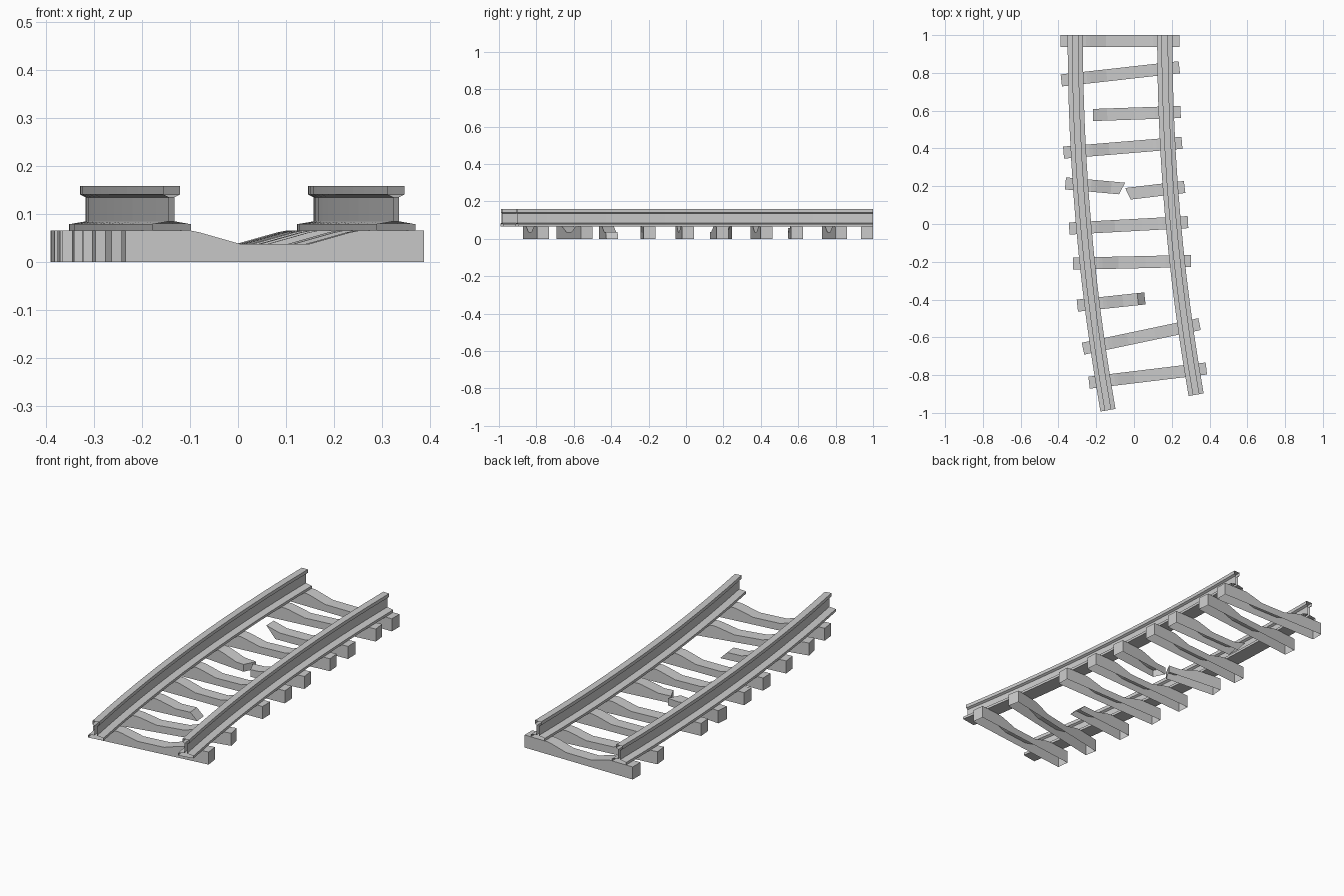
import bpy, math
from mathutils import Vector

cube = bpy.data.objects.get("Cube")
if cube:
    bpy.data.objects.remove(cube, do_unlink=True)

grey = bpy.data.materials.new("plain_grey")
grey.use_nodes = True
grey.diffuse_color = (0.6, 0.6, 0.6, 1)
grey.node_tree.nodes["Principled BSDF"].inputs["Base Color"].default_value = (0.6, 0.6, 0.6, 1)


def loft(name, rings, closed, caps):
    """Skin a row of equal cross-sections, each listed left side, top, right side."""
    n = len(rings[0])
    verts = [v for ring in rings for v in ring]
    faces = []
    for i in range(len(rings) - 1):
        for j in range(n if closed else n - 1):
            k = (j + 1) % n
            faces.append((i * n + j, i * n + k, (i + 1) * n + k, (i + 1) * n + j))
    if caps:
        last = (len(rings) - 1) * n
        faces += [tuple(reversed(range(n))), tuple(range(last, last + n))]
    mesh = bpy.data.meshes.new(name)
    mesh.from_pydata(verts, [], faces)
    mesh.materials.append(grey)
    obj = bpy.data.objects.new(name, mesh)
    bpy.context.collection.objects.link(obj)
    return obj


# Rails: I-section swept along concentric arcs
HALF = [(0.0405, 0.066), (0.0405, 0.079), (0.006, 0.085),
        (0.006, 0.135), (0.0175, 0.141), (0.0175, 0.159)]
SECTION = HALF + [(-w, z) for w, z in reversed(HALF)]
ANGLE, STEPS = 0.174, 12
CENTRE_X = 11.16


def rail(name, start_x):
    radius = CENTRE_X - start_x
    rings = []
    for i in range(STEPS + 1):
        a = ANGLE * i / STEPS
        rings.append([(CENTRE_X - (radius - w) * math.cos(a),
                       1 - (radius - w) * math.sin(a), z) for w, z in SECTION])
    loft(name, rings, closed=True, caps=False)


rail("right_rail", -0.311)
rail("left_rail", 0.163)

# Sleepers: open-bottomed beams with a dipped middle
HALF_WIDTH = 0.032
PROFILE = [(0, 0.066), (0.137, 0.066), (0.157, 0.062), (0.243, 0.038),
           (0.389, 0.038), (0.475, 0.062), (0.495, 0.066), (0.632, 0.066)]


def height(s):
    for (s0, z0), (s1, z1) in zip(PROFILE, PROFILE[1:]):
        if s <= s1:
            return z0 + (z1 - z0) * (s - s0) / (s1 - s0)
    return PROFILE[-1][1]


def sleeper(name, start, end, broken=False, toe=0.0, skew=0.0):
    """Beam from its whole end; toe moves the broken foot, skew slants the break."""
    a, b = Vector((*start, 0)), Vector((*end, 0))
    length = (b - a).length
    d = (b - a).normalized()
    side = Vector((-d.y, d.x, 0)) * HALF_WIDTH
    stretch = 1 if broken else length / PROFILE[-1][0]
    stations = [(s * stretch, z) for s, z in PROFILE if s * stretch < length - 0.005]
    stations.append((length, height(length)))
    rings = []
    for i, (s, z) in enumerate(stations):
        last = i == len(stations) - 1
        t, k = (toe, skew) if last else (0, 0)
        up = Vector((0, 0, z))
        left, right = a + d * (s + k) + side, a + d * (s - k) - side
        rings.append([left + d * t, left + up, right + up, right + d * t])
    loft(name, rings, closed=False, caps=True)


WHOLE = [((-0.39, 0.968), (0.24, 0.968)), ((-0.385, 0.76), (0.24, 0.83)),
         ((-0.373, 0.378), (0.254, 0.43)), ((-0.343, -0.024), (0.286, 0.01)),
         ((-0.323, -0.21), (0.302, -0.196)), ((-0.27, -0.66), (0.347, -0.53)),
         ((-0.238, -0.84), (0.383, -0.765))]
for i, (p, q) in enumerate(WHOLE):
    sleeper(f"sleeper_{i + 1}", p, q)

# Snapped sleepers
sleeper("broken_sleeper_back", (0.247, 0.593), (-0.217, 0.577), True, toe=-0.05)
sleeper("broken_sleeper_middle_right", (-0.363, 0.215), (-0.063, 0.188), True, skew=0.013)
sleeper("broken_sleeper_middle_left", (0.268, 0.196), (-0.032, 0.16), True, skew=-0.011)
sleeper("broken_sleeper_front", (-0.30, -0.432), (0.02, -0.398), True, toe=0.038)
